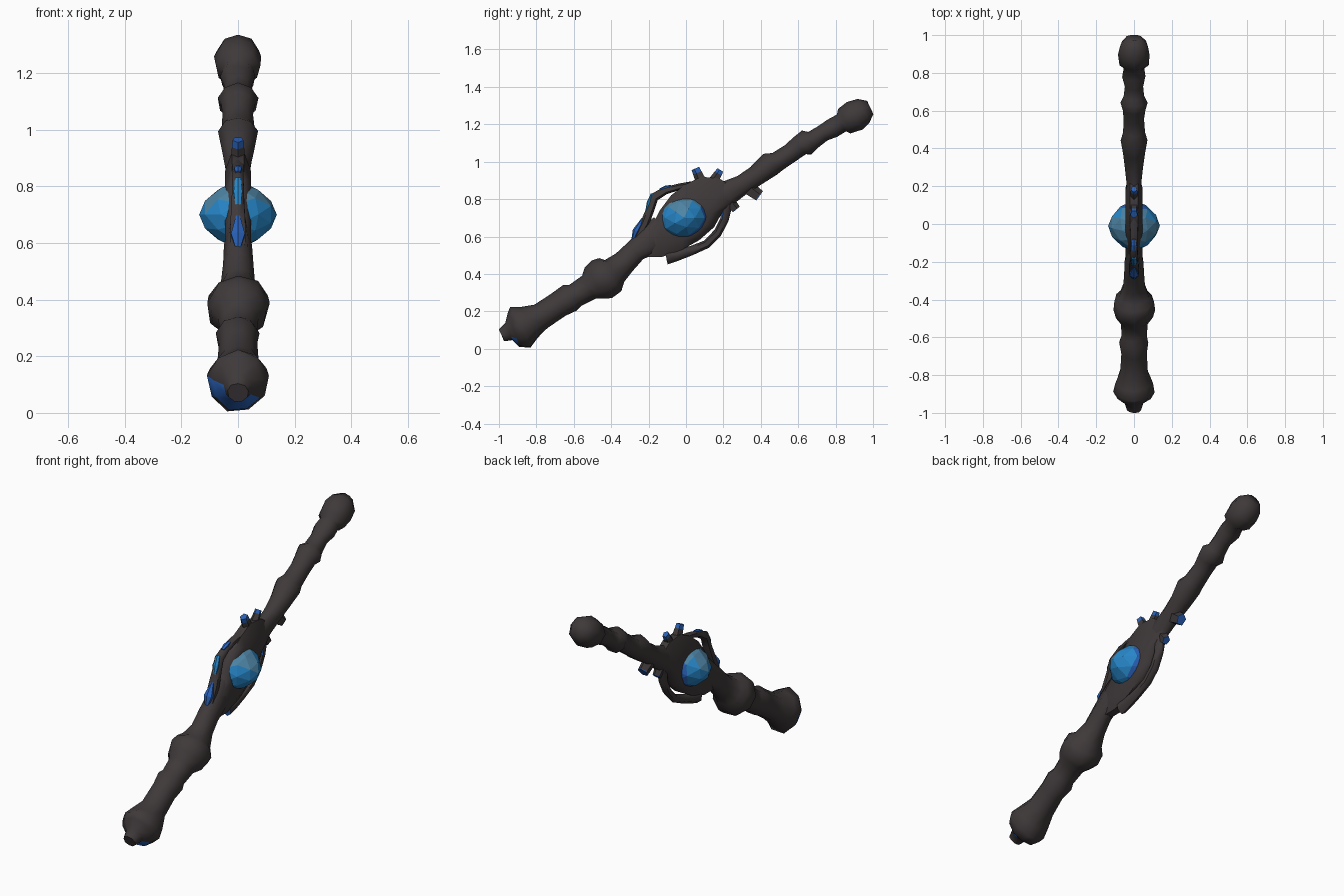
import bpy, bmesh, math, random
from mathutils import Vector, Matrix

random.seed(4)
cube = bpy.data.objects.get("Cube")
if cube:
    bpy.data.objects.remove(cube)


def material(name, rgb):
    m = bpy.data.materials.new(name)
    m.use_nodes = True
    m.diffuse_color = (*rgb, 1)
    m.node_tree.nodes["Principled BSDF"].inputs["Base Color"].default_value = (*rgb, 1)
    return m


WOOD = material("dark_wood", (0.05, 0.041, 0.042))
BLUE = material("gem_blue", (0.02, 0.24, 0.58))
PALE = material("pale_gem_blue", (0.075, 0.23, 0.37))
DEEP = material("deep_crystal_blue", (0.022, 0.12, 0.48))


def finish(name, bm, mats, smooth=True, rule=None):
    """Turn a bmesh into an object; rule(face) picks the material slot."""
    bmesh.ops.recalc_face_normals(bm, faces=bm.faces[:])
    bm.normal_update()
    if rule:
        for f in bm.faces:
            f.material_index = rule(f)
    me = bpy.data.meshes.new(name)
    bm.to_mesh(me)
    bm.free()
    ob = bpy.data.objects.new(name, me)
    bpy.context.collection.objects.link(ob)
    for m in mats:
        me.materials.append(m)
    if smooth:
        bpy.ops.object.select_all(action='DESELECT')
        ob.select_set(True)
        bpy.context.view_layer.objects.active = ob
        bpy.ops.object.shade_smooth_by_angle(angle=math.radians(60))


def tube(name, pts, sides=9, jitter=0.0, mats=(WOOD,), smooth=True, rule=None):
    """Loft rings along (y, z, side radius, x radius) stations in the middle plane."""
    bm = bmesh.new()
    rings = []
    for i, (y, z, r, rx) in enumerate(pts):
        a, b = pts[max(i - 1, 0)], pts[min(i + 1, len(pts) - 1)]
        t = Vector((0, b[0] - a[0], b[1] - a[1])).normalized()
        n = Vector((0, -t.z, t.y))
        ring = []
        for k in range(sides):
            ang = math.tau * k / sides
            j = 1 + random.uniform(-jitter, jitter)
            p = Vector((0, y, z)) + n * (r * j * math.cos(ang))
            p.x = rx * j * math.sin(ang)
            p += t * random.uniform(-jitter, jitter) * r * 2
            ring.append(bm.verts.new(p))
        rings.append(ring)
    for a, b in zip(rings, rings[1:]):
        for k in range(sides):
            m = (k + 1) % sides
            bm.faces.new((a[k], a[m], b[m], b[k]))
    bm.faces.new(rings[0])
    bm.faces.new(rings[-1])
    finish(name, bm, mats, smooth, rule)


# Lower handle with pommel and swollen collar; blue patches under the pommel rim
def pommel_rule(f):
    n, y = f.normal, f.calc_center_median().y
    under_rim = -0.945 < y < -0.9 and n.z < -0.45
    right_flank = -0.93 < y < -0.88 and n.x < -0.5 and n.z < -0.1
    return int(under_rim or right_flank)


tube("lower_handle", [
    (-0.985, 0.072, 0.036, 0.038), (-0.945, 0.09, 0.05, 0.05),
    (-0.92, 0.1, 0.097, 0.09), (-0.88, 0.113, 0.122, 0.11),
    (-0.84, 0.14, 0.097, 0.1), (-0.77, 0.175, 0.073, 0.075),
    (-0.68, 0.235, 0.071, 0.07), (-0.62, 0.27, 0.078, 0.078),
    (-0.59, 0.285, 0.066, 0.067), (-0.52, 0.325, 0.072, 0.072),
    (-0.485, 0.35, 0.1, 0.1), (-0.445, 0.37, 0.115, 0.112),
    (-0.405, 0.395, 0.11, 0.108), (-0.38, 0.415, 0.08, 0.083),
    (-0.33, 0.46, 0.066, 0.06), (-0.27, 0.52, 0.062, 0.055),
    (-0.19, 0.58, 0.08, 0.05), (-0.12, 0.63, 0.09, 0.04)],
    jitter=0.03, mats=(WOOD, DEEP), rule=pommel_rule)

# Upper shaft with bark cuffs and a round knob
tube("upper_shaft", [
    (0.13, 0.79, 0.09, 0.035), (0.22, 0.83, 0.07, 0.04),
    (0.3, 0.875, 0.055, 0.048), (0.38, 0.925, 0.057, 0.058),
    (0.45, 0.985, 0.068, 0.07), (0.49, 1.0, 0.054, 0.058),
    (0.56, 1.045, 0.052, 0.054), (0.61, 1.085, 0.057, 0.06),
    (0.645, 1.1, 0.07, 0.072), (0.68, 1.115, 0.052, 0.055),
    (0.73, 1.15, 0.047, 0.05), (0.785, 1.18, 0.054, 0.062),
    (0.83, 1.205, 0.052, 0.056), (0.85, 1.215, 0.076, 0.078),
    (0.905, 1.245, 0.087, 0.084), (0.95, 1.27, 0.075, 0.074),
    (0.986, 1.288, 0.04, 0.042)], jitter=0.03)

# Flat wooden frame holding the gem, thinner towards its rim
outline = [(-0.26, 0.59), (-0.18, 0.66), (-0.14, 0.74), (-0.08, 0.82), (0.0, 0.88),
           (0.08, 0.92), (0.18, 0.91), (0.24, 0.87), (0.27, 0.8), (0.2, 0.74),
           (0.15, 0.65), (0.07, 0.58), (-0.02, 0.53), (-0.13, 0.49), (-0.22, 0.49)]
bm = bmesh.new()
layers = []
for x, s in ((-0.046, 0.7), (-0.022, 1), (0.022, 1), (0.046, 0.7)):
    layers.append([bm.verts.new((x, y * s, 0.7 + (z - 0.7) * s)) for y, z in outline])
for a, b in zip(layers, layers[1:]):
    for k in range(len(outline)):
        m = (k + 1) % len(outline)
        bm.faces.new((a[k], a[m], b[m], b[k]))
bm.faces.new(layers[0])
bm.faces.new(layers[-1])
finish("gem_frame", bm, (WOOD,))


# Faceted gem: pale upper facets, deeper blue towards the back rim
def gem_rule(f):
    n = f.normal
    if n.z > 0.65 or (n.z > 0.4 and n.y < 0.3):
        return 1
    return 2 if abs(n.x) < 0.3 or (n.y > 0.3 and abs(n.x) < 0.6) else 0


bm = bmesh.new()
bmesh.ops.create_icosphere(bm, subdivisions=2, radius=1,
                           matrix=Matrix.Rotation(math.radians(90), 4, 'Y'))
for v in bm.verts:
    taper = 1 - 0.24 * abs(v.co.x)
    v.co.y *= taper
    v.co.z *= taper
bmesh.ops.transform(bm, verts=bm.verts[:], matrix=(
    Matrix.Translation((0, -0.01, 0.7)) @ Matrix.Rotation(math.radians(15), 4, 'X')
    @ Matrix.Diagonal((0.137, 0.14, 0.121, 1))))
finish("gem", bm, (BLUE, PALE, DEEP), smooth=False, rule=gem_rule)

# Vines arching away from the frame
tube("upper_vine", [(-0.262, 0.59, 0.018, 0.03), (-0.22, 0.67, 0.025, 0.03),
                    (-0.19, 0.75, 0.022, 0.025), (-0.17, 0.81, 0.025, 0.024),
                    (-0.11, 0.845, 0.02, 0.022), (-0.04, 0.865, 0.018, 0.022),
                    (0.03, 0.87, 0.025, 0.025)], sides=6, jitter=0.04)
tube("lower_vine", [(-0.105, 0.49, 0.04, 0.03), (-0.05, 0.5, 0.03, 0.03),
                    (0.03, 0.525, 0.025, 0.026), (0.11, 0.56, 0.023, 0.024),
                    (0.17, 0.62, 0.023, 0.024), (0.205, 0.69, 0.023, 0.024),
                    (0.22, 0.78, 0.03, 0.028)], sides=6, jitter=0.04,
     mats=(WOOD, DEEP), rule=lambda f: int(f.normal.y < -0.8))


def thorn(name, base, tip, r0, r1, blue_from):
    """Broken thorn whose faces beyond the blue_from share of its length are crystal."""
    base, tip = Vector((0, *base)), Vector((0, *tip))
    axis = tip - base
    pts = []
    for t in (0, blue_from, 1):
        p, r = base + axis * t, r0 + (r1 - r0) * t
        pts.append((p.y, p.z, r, r * 0.85))

    def rule(f):
        along = (f.calc_center_median() - base).dot(axis) / axis.length_squared
        return int(along > blue_from)

    tube(name, pts, sides=5, mats=(WOOD, DEEP), smooth=False, rule=rule)


# Thorns above the frame have crystal ends, those below only a crystal cut
thorn("top_front_thorn", (0.09, 0.88), (0.052, 0.965), 0.034, 0.024, 0.72)
thorn("top_back_thorn", (0.14, 0.88), (0.185, 0.955), 0.032, 0.02, 0.75)
thorn("underside_thorn", (0.3, 0.88), (0.392, 0.815), 0.043, 0.034, 0.96)
thorn("small_underside_thorn", (0.22, 0.8), (0.267, 0.743), 0.036, 0.026, 0.96)

# Slim crystals set along the front edge: name, colour, stations
crystals = [
    ("lower_crystal", DEEP, [(-0.288, 0.572, 0.006, 0.006), (-0.268, 0.63, 0.018, 0.028),
                             (-0.23, 0.695, 0.008, 0.008)]),
    ("upper_crystal", BLUE, [(-0.212, 0.735, 0.006, 0.011), (-0.198, 0.78, 0.012, 0.018),
                             (-0.178, 0.828, 0.01, 0.012)]),
    ("vine_crystal", DEEP, [(-0.14, 0.848, 0.008, 0.01), (-0.11, 0.862, 0.01, 0.016),
                            (-0.08, 0.87, 0.006, 0.01)]),
]
for name, colour, stations in crystals:
    tube(name, stations, sides=6, mats=(colour,), smooth=False)
